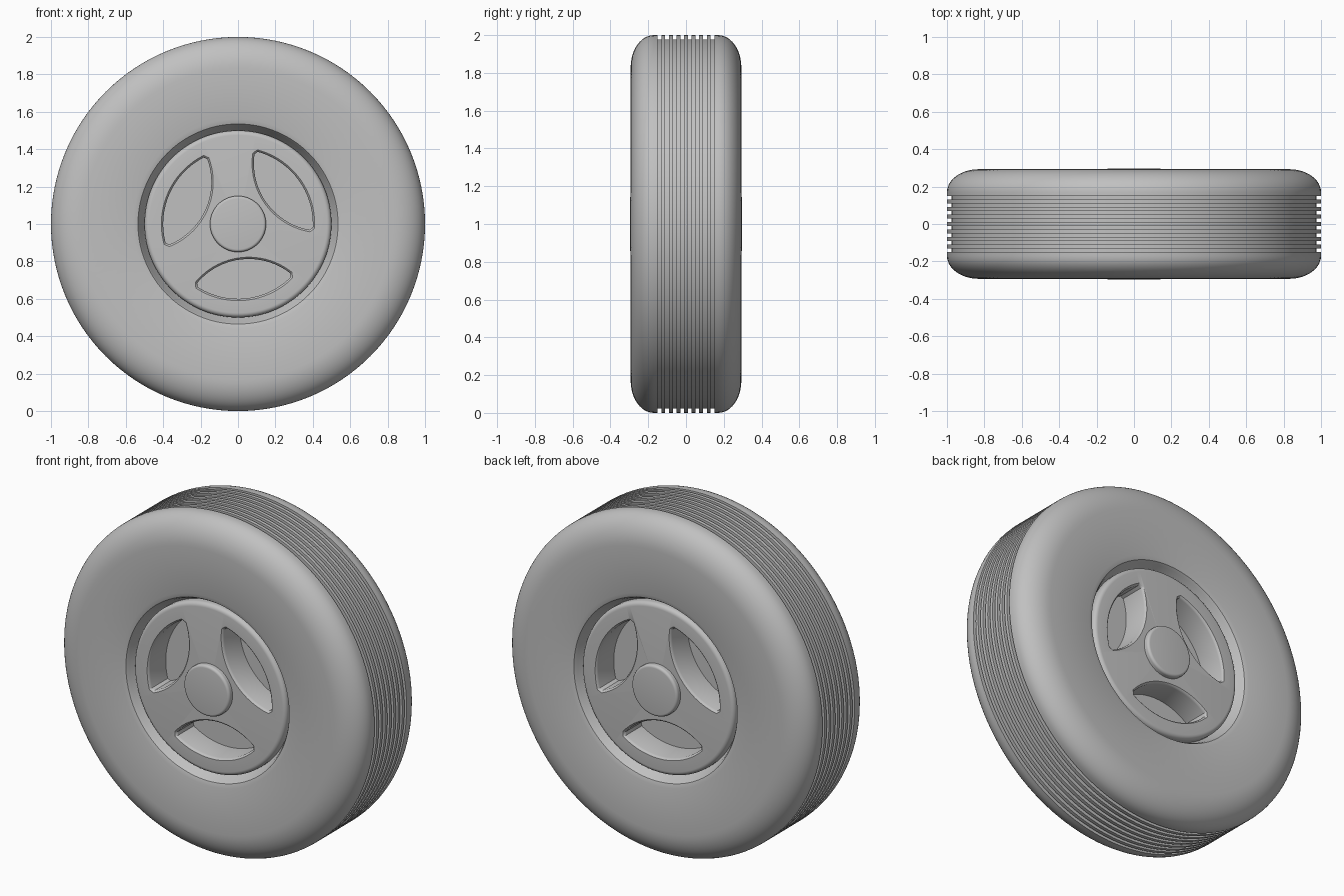
import bpy, bmesh
from math import sin, cos, pi, radians, sqrt
from mathutils import Matrix

if "Cube" in bpy.data.objects:
    bpy.data.objects.remove(bpy.data.objects["Cube"])

grey = bpy.data.materials.new("plain grey")
grey.use_nodes = True
grey.diffuse_color = (0.53, 0.53, 0.53, 1)
grey.node_tree.nodes["Principled BSDF"].inputs["Base Color"].default_value = grey.diffuse_color


def make_object(name, bm):
    bmesh.ops.recalc_face_normals(bm, faces=bm.faces)
    mesh = bpy.data.meshes.new(name)
    bm.to_mesh(mesh)
    bm.free()
    mesh.materials.append(grey)
    ob = bpy.data.objects.new(name, mesh)
    bpy.context.collection.objects.link(ob)
    return ob


def lathe(name, half, closed=False, steps=128):
    """Mirror a half profile of (radius, y) across y = 0 and spin it about the axle."""
    profile = half + [(r, -y) for r, y in reversed(half)]
    bm = bmesh.new()
    verts = [bm.verts.new((r, y, 0)) for r, y in profile]
    edges = [bm.edges.new(pair) for pair in zip(verts, verts[1:])]
    if closed:
        edges.append(bm.edges.new((verts[-1], verts[0])))
    bmesh.ops.spin(bm, geom=verts + edges, cent=(0, 0, 0), axis=(0, 1, 0),
                   angle=2 * pi, steps=steps)
    bmesh.ops.remove_doubles(bm, verts=bm.verts, dist=0.0001)
    bmesh.ops.translate(bm, verts=bm.verts, vec=(0, 0, 1))
    return make_object(name, bm)


def arc(r, y, rad_r, rad_y, n, outward=True):
    """Quarter round between the side face and the outer surface."""
    steps = [i / n * pi / 2 for i in range(n + 1)]
    return [(r + rad_r * sin(t), y - rad_y * cos(t)) for t in steps]


def smooth(ob):
    bpy.ops.object.select_all(action="DESELECT")
    ob.select_set(True)
    bpy.context.view_layer.objects.active = ob
    bpy.ops.object.shade_smooth_by_angle(angle=radians(35))


# Tyre: side wall, rounded shoulder and eight tread grooves
tyre_half = [(0.49, -0.2), (0.505, -0.22), (0.525, -0.27), (0.535, -0.285), (0.56, -0.293)]
tyre_half += arc(0.83, -0.17, 0.17, 0.123, 12)
for i in range(4):
    y = -0.15 + 0.04 * i
    tyre_half += [(1, y), (0.977, y), (0.977, y + 0.02), (1, y + 0.02)]
tyre = lathe("tyre", tyre_half, closed=True)

# Rim disc with a rounded edge
rim = lathe("rim", [(0, -0.265)] + arc(0.475, -0.24, 0.025, 0.025, 6))

# Hub cap running through the rim
hub = lathe("hub_cap", [(0, -0.297)] + arc(0.135, -0.282, 0.015, 0.015, 5), steps=64)


# Lens-shaped pockets, three on each side, with flared lips
def pocket_outline(grow, n=24):
    w = 0.25 + grow
    us = [w * sin((i / n - 0.5) * pi) for i in range(n + 1)]
    outer = [(u, sqrt((0.4 + grow) ** 2 - u * u)) for u in us]
    inner = [(u, 0.55 - sqrt((0.36 + grow) ** 2 - u * u)) for u in reversed(us)]
    return outer + inner


def add_pocket(bm, turn):
    layers = [(-0.3, 0.01), (-0.265, 0.01), (-0.26, 0.004), (-0.25, 0), (-0.105, 0)]
    rings = []
    for y, grow in layers:
        rings.append([bm.verts.new(turn @ Matrix.Translation((u, y, v)).translation)
                      for u, v in pocket_outline(grow)])
    for a, b in zip(rings, rings[1:]):
        for i in range(len(a)):
            j = (i + 1) % len(a)
            bm.faces.new((a[i], a[j], b[j], b[i]))
    bm.faces.new(rings[0])
    bm.faces.new(rings[-1])


cutter_bm = bmesh.new()
for side in (0, pi):
    for k in range(3):
        # A y-turn takes the upright pocket to its place on the disc
        lean = radians(90 - 36 + 120 * k)
        turn = (Matrix.Translation((0, 0, 1)) @ Matrix.Rotation(side, 4, "Z")
                @ Matrix.Rotation(lean, 4, "Y"))
        add_pocket(cutter_bm, turn)
cutter = make_object("pocket_cutter", cutter_bm)

cut = rim.modifiers.new("pockets", "BOOLEAN")
cut.operation = "DIFFERENCE"
cut.solver = "EXACT"
cut.object = cutter
bpy.context.view_layer.objects.active = rim
bpy.ops.object.modifier_apply(modifier=cut.name)
bpy.data.objects.remove(cutter)

for part in (tyre, rim, hub):
    smooth(part)
